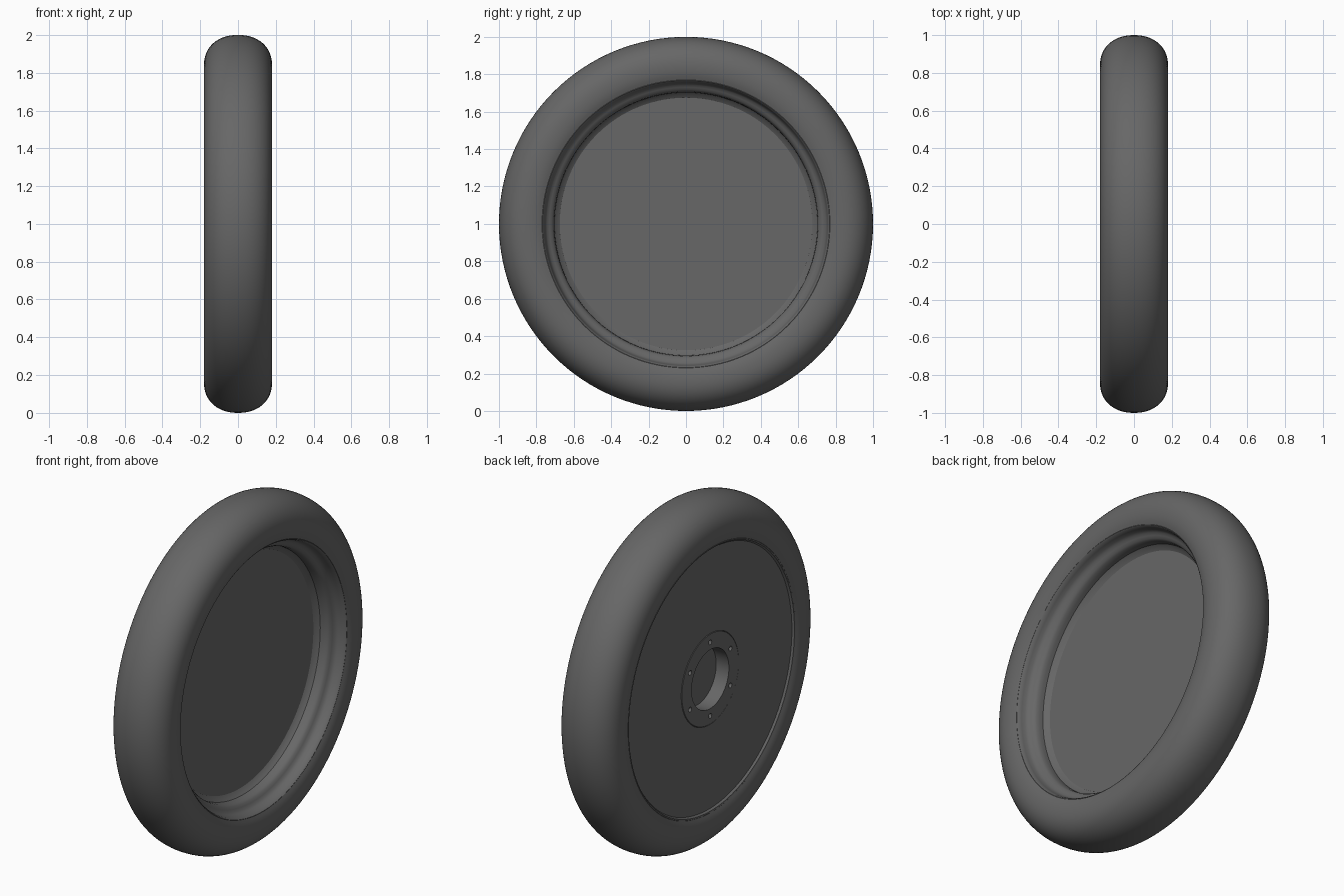
import bpy, bmesh, math
from math import sin, cos, pi

if "Cube" in bpy.data.objects:
    bpy.data.objects.remove(bpy.data.objects["Cube"])

mat = bpy.data.materials.new("dark grey")
mat.diffuse_color = (0.135, 0.135, 0.135, 1)
mat.use_nodes = True
mat.node_tree.nodes["Principled BSDF"].inputs["Base Color"].default_value = mat.diffuse_color


def lathe(name, profile, closed, n=128, origin=(0, 0, 1)):
    """Revolve (radius, x) points about an axis parallel to x."""
    bm = bmesh.new()
    rings = []
    for k in range(n):
        a = 2 * pi * k / n
        rings.append([bm.verts.new((origin[0] + x, origin[1] + r * cos(a), origin[2] + r * sin(a)))
                      for r, x in profile])
    m = len(profile)
    for k in range(n):
        p, q = rings[k], rings[(k + 1) % n]
        for i in range(m if closed else m - 1):
            j = (i + 1) % m
            bm.faces.new((p[i], p[j], q[j], q[i]))
    bmesh.ops.remove_doubles(bm, verts=bm.verts, dist=1e-5)
    bmesh.ops.dissolve_degenerate(bm, edges=bm.edges, dist=1e-6)
    bmesh.ops.recalc_face_normals(bm, faces=bm.faces)
    me = bpy.data.meshes.new(name)
    bm.to_mesh(me)
    bm.free()
    me.materials.append(mat)
    ob = bpy.data.objects.new(name, me)
    bpy.context.collection.objects.link(ob)
    return ob


def smooth(ob):
    bpy.ops.object.select_all(action='DESELECT')
    ob.select_set(True)
    bpy.context.view_layer.objects.active = ob
    bpy.ops.object.shade_smooth_by_angle(angle=math.radians(32))


# Tire: slightly squared oval section, cut off where it meets the rim
def spow(v, e):
    return math.copysign(abs(v) ** e, v)


start, steps = math.radians(-24), 36
tire_profile = []
for i in range(steps + 1):
    t = start + (pi - 2 * start) * i / steps
    tire_profile.append((0.84 + 0.16 * spow(sin(t), 0.92), 0.18 * spow(cos(t), 0.92)))
tire = lathe("tire", tire_profile, True)
smooth(tire)

# Rim: deep stepped dish on +x, almost flat disc with a lip on -x
rim_profile = [
    (0, 0.015), (0.675, 0.015), (0.69, 0.025), (0.703, 0.04),
    (0.704, 0.06), (0.708, 0.08), (0.716, 0.092), (0.73, 0.10),
    (0.744, 0.108), (0.753, 0.122), (0.757, 0.142), (0.761, 0.158),
    (0.768, 0.166), (0.776, 0.164), (0.782, 0.155),
    (0.782, -0.155), (0.778, -0.164), (0.772, -0.168), (0.765, -0.166),
    (0.757, -0.155), (0.266, -0.155), (0.266, -0.075), (0, -0.075),
]
rim = lathe("rim", rim_profile, False)
smooth(rim)

# Hub ring on -x with a wide bore and six bolt holes
hub = lathe("hub_ring", [(0.172, -0.075), (0.172, -0.157), (0.262, -0.157),
                         (0.265, -0.154), (0.265, -0.075)], True)
for k in range(6):
    a = pi / 2 + k * pi / 3
    cutter = lathe("bolt_hole_cutter", [(0, -0.2), (0.014, -0.2), (0.014, -0.115), (0, -0.115)],
                   False, 16, (0, 0.215 * cos(a), 1 + 0.215 * sin(a)))
    mod = hub.modifiers.new("bolt_hole", 'BOOLEAN')
    mod.operation = 'DIFFERENCE'
    mod.solver = 'EXACT'
    mod.object = cutter
    bpy.context.view_layer.objects.active = hub
    bpy.ops.object.modifier_apply(modifier=mod.name)
    bpy.data.objects.remove(cutter)
smooth(hub)
